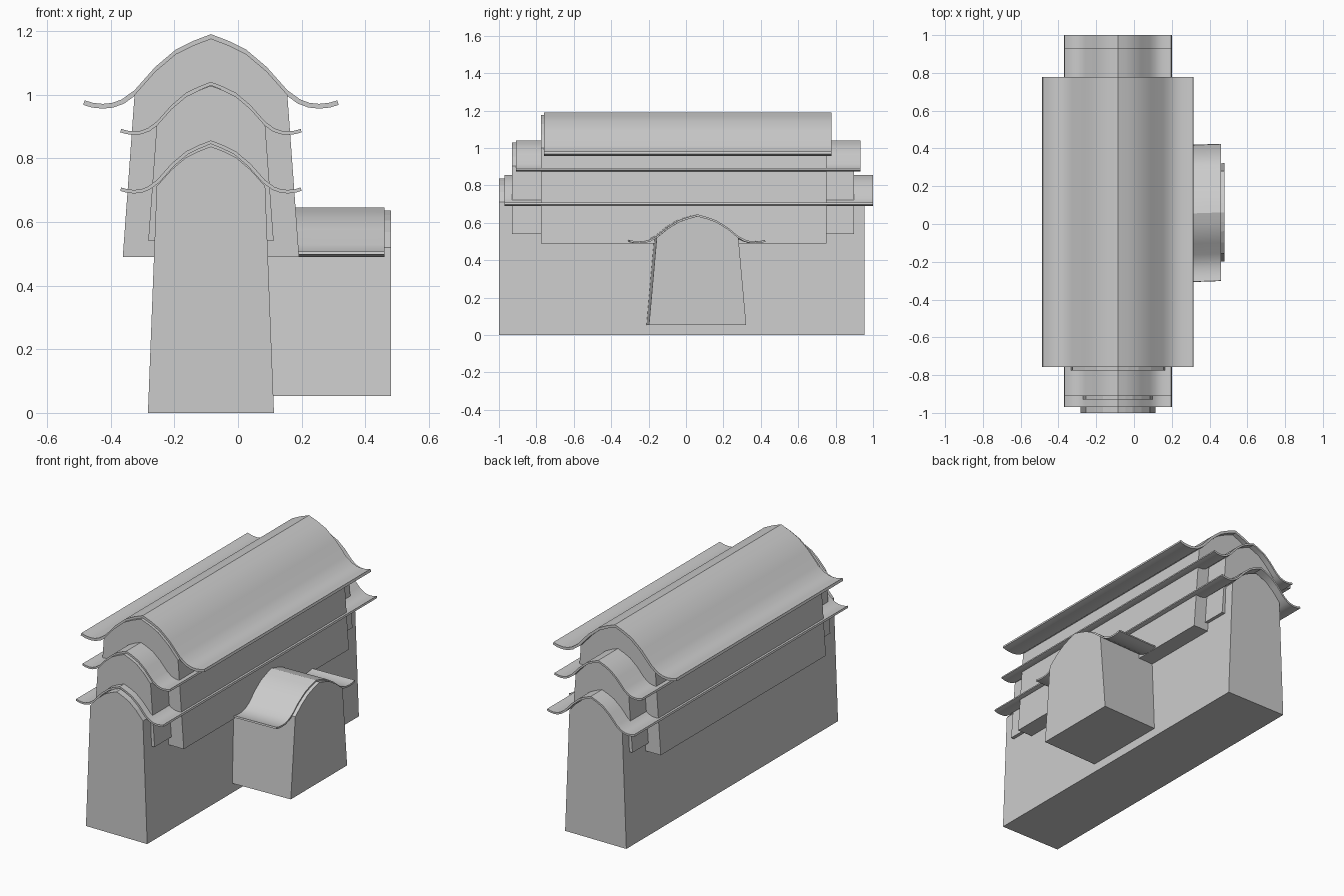
import bpy, bmesh
from mathutils import Vector

if "Cube" in bpy.data.objects:
    bpy.data.objects.remove(bpy.data.objects["Cube"])

# Right half of the curved roof line: (offset from ridge, drop below ridge)
HALF = [(0, 0), (0.055, -0.021), (0.11, -0.048), (0.175, -0.103), (0.24, -0.176),
        (0.28, -0.205), (0.31, -0.216), (0.34, -0.219), (0.37, -0.216), (0.397, -0.208)]
CX = -0.085          # ridge x of the main hall
PORCH_Y = 0.062      # ridge y of the side porch
SKEW = 0.035         # slight sideways lean of the porch in plan


def on_hall(u, v, z):
    return (CX + u, v, z)


def on_porch(u, v, z):
    return (v, PORCH_Y + u + SKEW * (v - 0.48), z)


def prism(name, outline, v0, v1, place, smooth=False):
    """Extrude a closed (u, z) outline from v0 to v1."""
    bm = bmesh.new()
    a = [bm.verts.new(place(u, v0, z)) for u, z in outline]
    b = [bm.verts.new(place(u, v1, z)) for u, z in outline]
    n = len(a)
    bm.faces.new(a)
    bm.faces.new(b[::-1])
    for i in range(n):
        j = (i + 1) % n
        bm.faces.new((a[j], a[i], b[i], b[j]))
    bmesh.ops.recalc_face_normals(bm, faces=bm.faces)
    me = bpy.data.meshes.new(name)
    bm.to_mesh(me)
    bm.free()
    ob = bpy.data.objects.new(name, me)
    bpy.context.collection.objects.link(ob)
    if smooth:
        bpy.ops.object.select_all(action='DESELECT')
        ob.select_set(True)
        bpy.context.view_layer.objects.active = ob
        bpy.ops.object.shade_smooth_by_angle(angle=0.42)
    return ob


def mirrored(half):
    return [(-u, z) for u, z in half[:0:-1]] + half


def roof(name, apex, su, sz, thick, v0, v1, place):
    top = [Vector((u * su, apex + d * sz)) for u, d in mirrored(HALF)]
    under = []
    for i, p in enumerate(top):
        t = (top[min(i + 1, len(top) - 1)] - top[max(i - 1, 0)]).normalized()
        under.append(p + Vector((t.y, -t.x)) * thick)
    prism(name, [tuple(p) for p in top + under[::-1]], v0, v1, place, True)


def wall(name, apex, su, sz, base_half, base_z, v0, v1, place):
    gable = mirrored([(u * su, apex + d * sz) for u, d in HALF[:5]])
    prism(name, gable + [(base_half, base_z), (-base_half, base_z)], v0, v1, place)


# Main hall: three stacked tiers, each a tapered wall under a curved roof
wall("lower_wall", 0.837, 0.71, 0.71, 0.198, 0.0, -1.0, 0.955, on_hall)
roof("lower_roof", 0.856, 0.71, 0.71, 0.011, -0.97, 1.0, on_hall)
wall("middle_wall", 1.028, 0.71, 0.71, 0.197, 0.54, -0.93, 0.897, on_hall)
roof("middle_roof", 1.04, 0.71, 0.71, 0.011, -0.91, 0.932, on_hall)
wall("upper_wall", 1.176, 1.0, 1.0, 0.277, 0.49, -0.775, 0.75, on_hall)
roof("upper_roof", 1.19, 1.0, 1.0, 0.015, -0.758, 0.778, on_hall)

# Side porch, turned to face +x
wall("porch_wall", 0.636, 0.91, 0.66, 0.26, 0.053, 0.06, 0.48, on_porch)
roof("porch_roof", 0.645, 0.91, 0.66, 0.01, 0.09, 0.46, on_porch)
